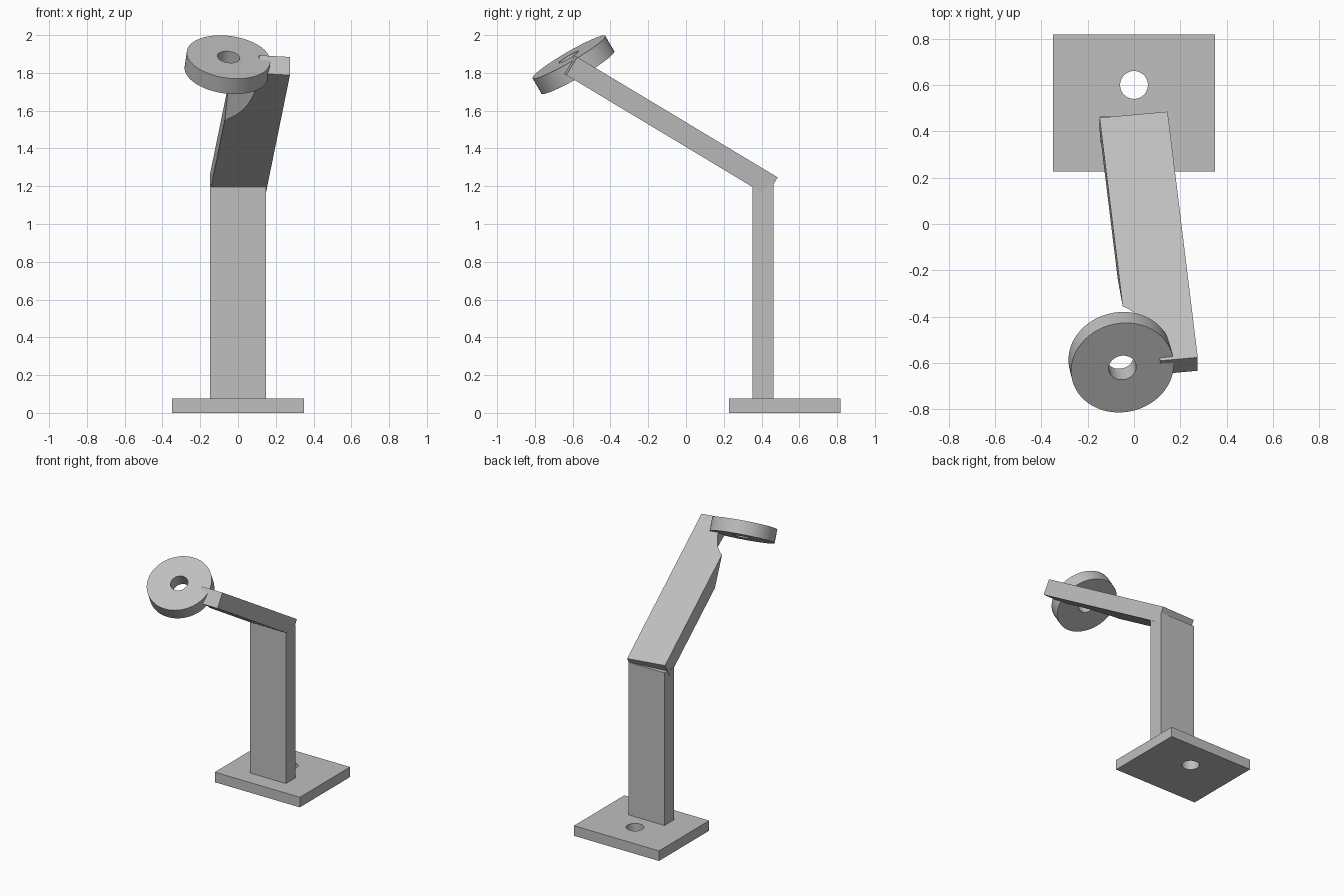
import bpy
from math import radians
from mathutils import Matrix, Vector

if "Cube" in bpy.data.objects:
    bpy.data.objects.remove(bpy.data.objects["Cube"], do_unlink=True)

grey = bpy.data.materials.new("plain_grey")
grey.use_nodes = True
grey.diffuse_color = (0.52, 0.52, 0.52, 1)
grey.node_tree.nodes["Principled BSDF"].inputs["Base Color"].default_value = grey.diffuse_color


def finish(name):
    ob = bpy.context.object
    ob.name = ob.data.name = name
    ob.data.materials.append(grey)
    return ob


def block(name, size, matrix):
    bpy.ops.mesh.primitive_cube_add(size=1)
    ob = finish(name)
    ob.data.transform(Matrix.Diagonal((*size, 1)))
    ob.matrix_world = matrix
    return ob


def cylinder(name, radius, depth, matrix):
    bpy.ops.mesh.primitive_cylinder_add(vertices=96, radius=radius, depth=depth)
    ob = finish(name)
    ob.matrix_world = matrix
    return ob


def cut(ob, cutter):
    # Apply a boolean difference, then drop the cutter
    mod = ob.modifiers.new("cut", "BOOLEAN")
    mod.operation, mod.solver, mod.object = "DIFFERENCE", "EXACT", cutter
    bpy.ops.object.select_all(action="DESELECT")
    ob.select_set(True)
    bpy.context.view_layer.objects.active = ob
    bpy.ops.object.modifier_apply(modifier=mod.name)
    bpy.data.objects.remove(cutter, do_unlink=True)
    bpy.ops.object.shade_smooth_by_angle(angle=radians(30))


at = Matrix.Translation
WIDTH, THICK = 0.295, 0.112

# Base plate with its bolt hole
base = block("base_plate", (0.70, 0.59, 0.075), at((0, 0.522, 0.0375)))
cut(base, cylinder("bolt_cutter", 0.06, 0.4, at((0, 0.6, 0))))

# Upright post
block("post", (WIDTH, THICK, 1.15), at((0, 0.408, 0.635)))

# Sloping arm, swung a little sideways, located by its rear top corner
LENGTH = 1.244
turn = Matrix.Rotation(radians(-31), 4, "X") @ Matrix.Rotation(radians(6), 4, "Z")
corner = Vector((0.145, 0.485, 1.247))
centre = corner + turn.to_3x3() @ Vector((-WIDTH / 2, -LENGTH / 2, -THICK / 2))
arm = block("arm", (WIDTH, LENGTH, THICK), at(centre) @ turn)

# Tilted ring at the arm's end, with clearance cut through the arm
axis = Vector((0.12, -0.5, 0.858)).normalized()
tilt = axis.to_track_quat("Z", "Y").to_matrix().to_4x4()
DEPTH = 0.095
ring_frame = at(Vector((-0.05, -0.62, 1.884)) - axis * DEPTH / 2) @ tilt
cut(arm, cylinder("clearance_cutter", 0.165, 2.0, ring_frame))
ring = cylinder("ring", 0.223, DEPTH, ring_frame)
cut(ring, cylinder("ring_cutter", 0.06, 0.4, ring_frame))
